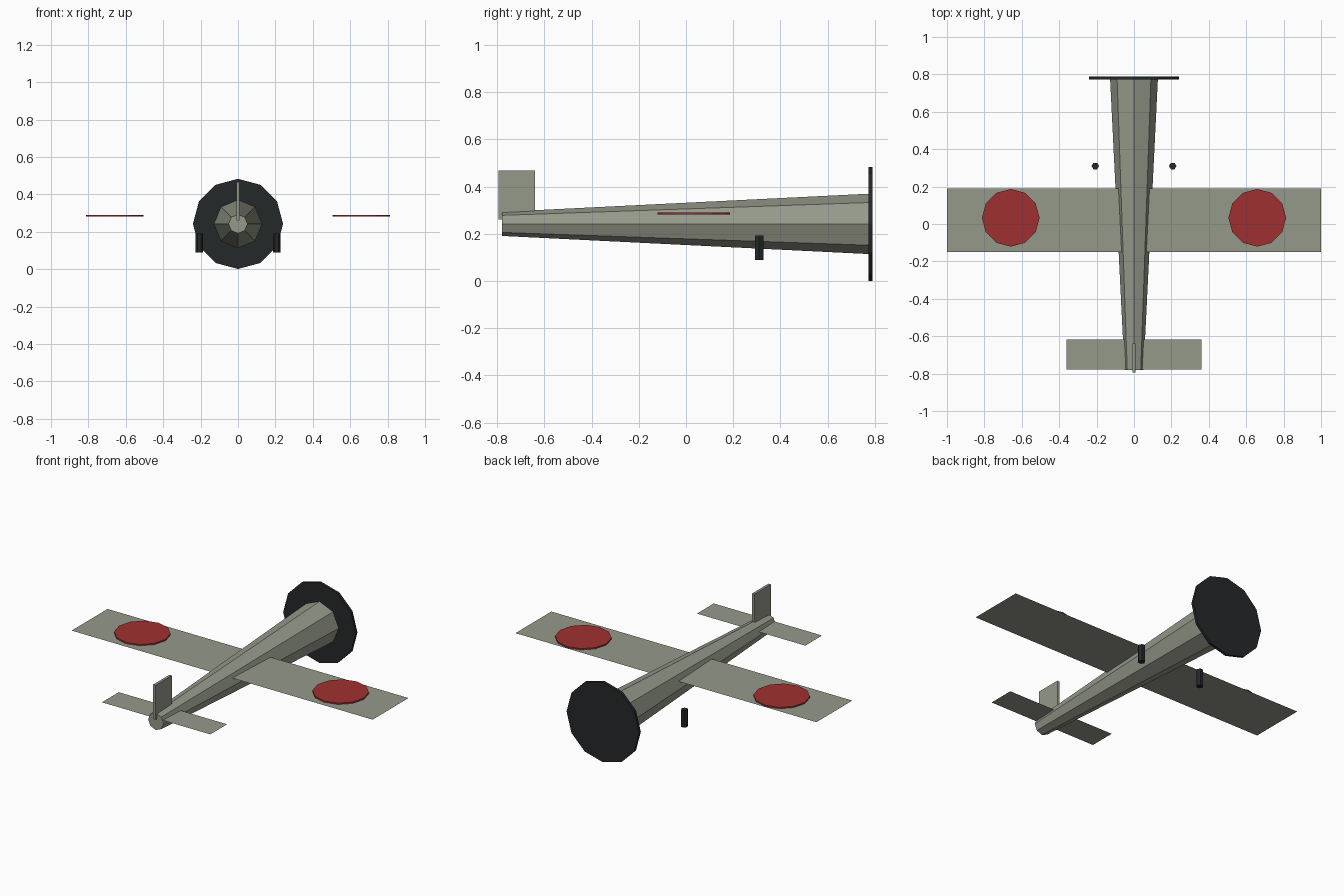
import bpy, bmesh
from math import sin, cos, pi

if "Cube" in bpy.data.objects:
    bpy.data.objects.remove(bpy.data.objects["Cube"])


def material(name, rgb):
    m = bpy.data.materials.new(name)
    m.diffuse_color = (*rgb, 1)
    m.use_nodes = True
    m.node_tree.nodes["Principled BSDF"].inputs["Base Color"].default_value = m.diffuse_color
    return m


OLIVE = material("olive_paint", (0.30, 0.32, 0.255))
RED = material("red_paint", (0.35, 0.03, 0.03))
DARK = material("dark_rubber", (0.018, 0.021, 0.023))


def finish(name, bm, mat):
    bmesh.ops.recalc_face_normals(bm, faces=bm.faces)
    mesh = bpy.data.meshes.new(name)
    bm.to_mesh(mesh)
    bm.free()
    mesh.materials.append(mat)
    ob = bpy.data.objects.new(name, mesh)
    bpy.context.collection.objects.link(ob)
    return ob


def prism(name, sides, centre, axis, r0, r1, half, mat):
    """Closed n-sided prism or frustum along y or z, corners on the axes."""
    bm = bmesh.new()
    rings = []
    for t, r in ((-half, r0), (half, r1)):
        ring = []
        for i in range(sides):
            a = 2 * pi * i / sides
            u, v = r * cos(a), r * sin(a)
            p = (u, t, v) if axis == 'y' else (u, v, t)
            ring.append(bm.verts.new([c + d for c, d in zip(centre, p)]))
        rings.append(ring)
        bm.faces.new(ring)
    for i in range(sides):
        j = (i + 1) % sides
        bm.faces.new((rings[0][i], rings[0][j], rings[1][j], rings[1][i]))
    return finish(name, bm, mat)


def sheet(name, half_x, y0, y1, z):
    """Flat single-layer surface facing up."""
    mesh = bpy.data.meshes.new(name)
    mesh.from_pydata([(-half_x, y0, z), (half_x, y0, z),
                      (half_x, y1, z), (-half_x, y1, z)], [], [(0, 1, 2, 3)])
    mesh.materials.append(OLIVE)
    bpy.context.collection.objects.link(bpy.data.objects.new(name, mesh))


# Tapered fuselage and propeller disc
prism("fuselage", 8, (0, 0, 0.242), 'y', 0.051, 0.128, 0.78, OLIVE)
prism("propeller_disc", 12, (0, 0.781, 0.242), 'y', 0.241, 0.241, 0.008, DARK)

# Flat wing and tailplane
sheet("wing", 1.0, -0.15, 0.19, 0.28)
sheet("tailplane", 0.36, -0.777, -0.618, 0.26)

# Upright tail fin
bm = bmesh.new()
bmesh.ops.create_cube(bm, size=1)
bmesh.ops.scale(bm, vec=(0.016, 0.153, 0.207), verts=bm.verts)
bmesh.ops.translate(bm, vec=(0, -0.7165, 0.3635), verts=bm.verts)
finish("tail_fin", bm, OLIVE)

# Wing roundels and landing wheels on both sides
for side, s in (("left", -1), ("right", 1)):
    prism(side + "_roundel", 12, (s * 0.659, 0.033, 0.2855), 'z', 0.154, 0.154, 0.004, RED)
    prism(side + "_wheel", 6, (s * 0.207, 0.31, 0.141), 'z', 0.02, 0.02, 0.051, DARK)
